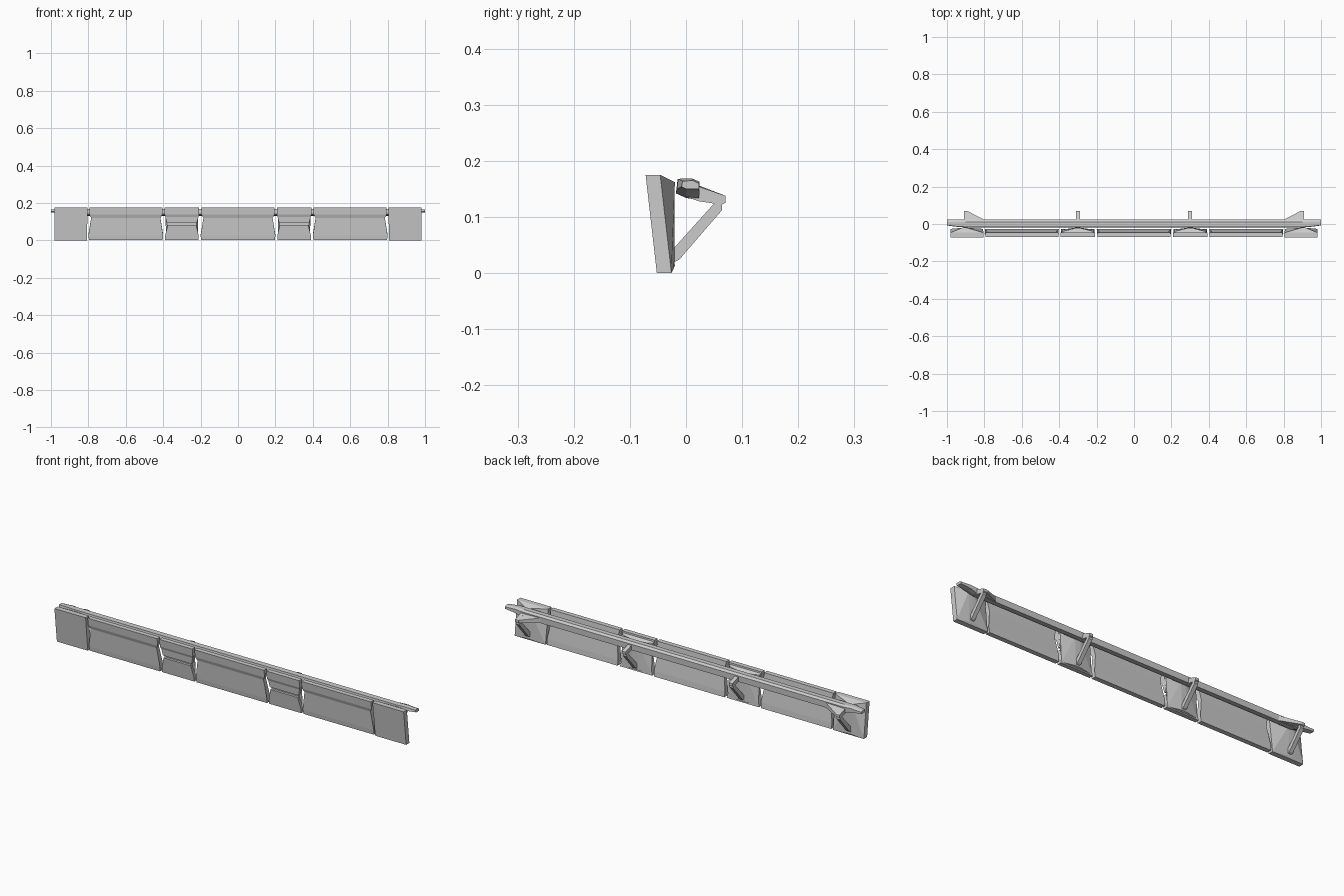
import bpy, bmesh


def finish(name, bm):
    bmesh.ops.recalc_face_normals(bm, faces=bm.faces)
    mesh = bpy.data.meshes.new(name)
    bm.to_mesh(mesh)
    bm.free()
    obj = bpy.data.objects.new(name, mesh)
    bpy.context.collection.objects.link(obj)
    return obj


def loft(name, rings):
    """Skin closed rings of equal length and cap both ends."""
    bm = bmesh.new()
    vs = [[bm.verts.new(p) for p in r] for r in rings]
    n = len(vs[0])
    for a, b in zip(vs, vs[1:]):
        for i in range(n):
            j = (i + 1) % n
            bm.faces.new((a[i], a[j], b[j], b[i]))
    bm.faces.new(vs[0])
    bm.faces.new(vs[-1])
    return finish(name, bm)


def panel(name, x0, x1, profile):
    """Side profile of (y, z, end inset) swept between two x positions."""
    return loft(name, [[(x0 + d, y, z) for y, z, d in profile],
                       [(x1 - d, y, z) for y, z, d in profile]])


def hull(name, pts):
    bm = bmesh.new()
    for p in pts:
        bm.verts.new(p)
    bmesh.ops.convex_hull(bm, input=bm.verts)
    bmesh.ops.dissolve_limit(bm, angle_limit=0.01, verts=bm.verts, edges=bm.edges)
    return finish(name, bm)


# Long front panels with a stepped face
long_profile = [(-0.070, 0.175, 0.005), (-0.066, 0.137, 0.005),
                (-0.060, 0.120, 0.015), (-0.053, 0.025, 0), (-0.050, 0.002, 0.003),
                (-0.026, 0.002, 0.003), (-0.028, 0.03, 0), (-0.040, 0.120, 0.015),
                (-0.046, 0.175, 0.005)]
panel("centre_panel", -0.2, 0.2, long_profile)

# Split plates covering the joints
joint_top = [(-0.070, 0.175, 0.002), (-0.066, 0.137, 0.002), (-0.061, 0.125, 0.006),
             (-0.058, 0.092, 0.014), (-0.040, 0.092, 0.014), (-0.046, 0.175, 0.002)]
joint_low = [(-0.060, 0.082, 0.018), (-0.053, 0.025, 0.004), (-0.050, 0.002, 0.004),
             (-0.028, 0.002, 0.004), (-0.036, 0.082, 0.018)]

# Bracket outline in y, z
bracket = [(-0.024, 0.018), (-0.012, 0.024), (0.064, 0.112), (0.064, 0.122),
           (0.070, 0.125), (0.070, 0.138), (0.026, 0.153), (0.0, 0.158),
           (0.0, 0.136), (0.023, 0.128), (0.050, 0.124), (-0.022, 0.044)]

for side, s in (("left", -1), ("right", 1)):
    a, b = sorted((s * 0.4, s * 0.8))
    panel("outer_panel_" + side, a, b, long_profile)
    a, b = sorted((s * 0.206, s * 0.394))
    panel("joint_plate_upper_" + side, a, b, joint_top)
    panel("joint_plate_lower_" + side, a, b, joint_low)

    # Faceted backing behind each joint
    c = s * 0.3
    hull("joint_backing_" + side,
         [(c + d * w, y, z) for d in (-1, 1) for w, y, z in
          ((0.088, -0.048, 0.168), (0.085, -0.040, 0.160), (0.075, -0.036, 0.085),
           (0.085, -0.030, 0.008), (0.070, -0.048, 0.008),
           (0.014, -0.022, 0.155), (0.014, -0.020, 0.012))])

    # Square end plate with a raised back ridge
    hull("end_panel_" + side,
         [(s * x, y, z) for x, y, z in
          ((0.805, -0.072, 0.175), (0.98, -0.072, 0.175), (0.805, -0.046, 0.175),
           (0.98, -0.046, 0.175), (0.807, -0.052, 0), (0.98, -0.052, 0),
           (0.807, -0.026, 0), (0.98, -0.026, 0),
           (0.895, -0.020, 0.162), (0.918, -0.020, 0.162),
           (0.897, -0.021, 0.010), (0.916, -0.021, 0.010))])

    # Support brackets
    for label, x in (("inner", 0.3), ("outer", 0.9)):
        c = s * x
        loft(f"{label}_bracket_{side}",
             [[(c + d, y, z) for y, z in bracket] for d in (-0.010, 0.010)])

    # Flared gusset joining rail and outer bracket
    hull("rail_gusset_" + side,
         [(s * x, y, z) for x, y, z in
          ((0.79, 0.018, 0.158), (0.79, 0.018, 0.132), (0.892, 0.070, 0.138),
           (0.892, 0.070, 0.125), (0.91, 0.070, 0.138), (0.91, 0.070, 0.125),
           (0.91, 0.0, 0.160), (0.91, 0.0, 0.137))])

# Six-sided rail with flattened tips
rail = [(-0.015, 0.167), (0.012, 0.168), (0.024, 0.160),
        (0.023, 0.130), (0.0, 0.134), (-0.018, 0.142)]
tip = [(-0.006, 0.164), (0.012, 0.165), (0.023, 0.160),
       (0.023, 0.150), (0.0, 0.150), (-0.008, 0.154)]
neck = [(-0.014, 0.168), (0.010, 0.169), (0.024, 0.163),
        (0.024, 0.144), (0.0, 0.144), (-0.016, 0.150)]
stations = [(-1, tip), (-0.94, neck), (-0.9, rail), (0.9, rail), (0.94, neck), (1, tip)]
loft("rail", [[(x, y, z) for y, z in sec] for x, sec in stations])
